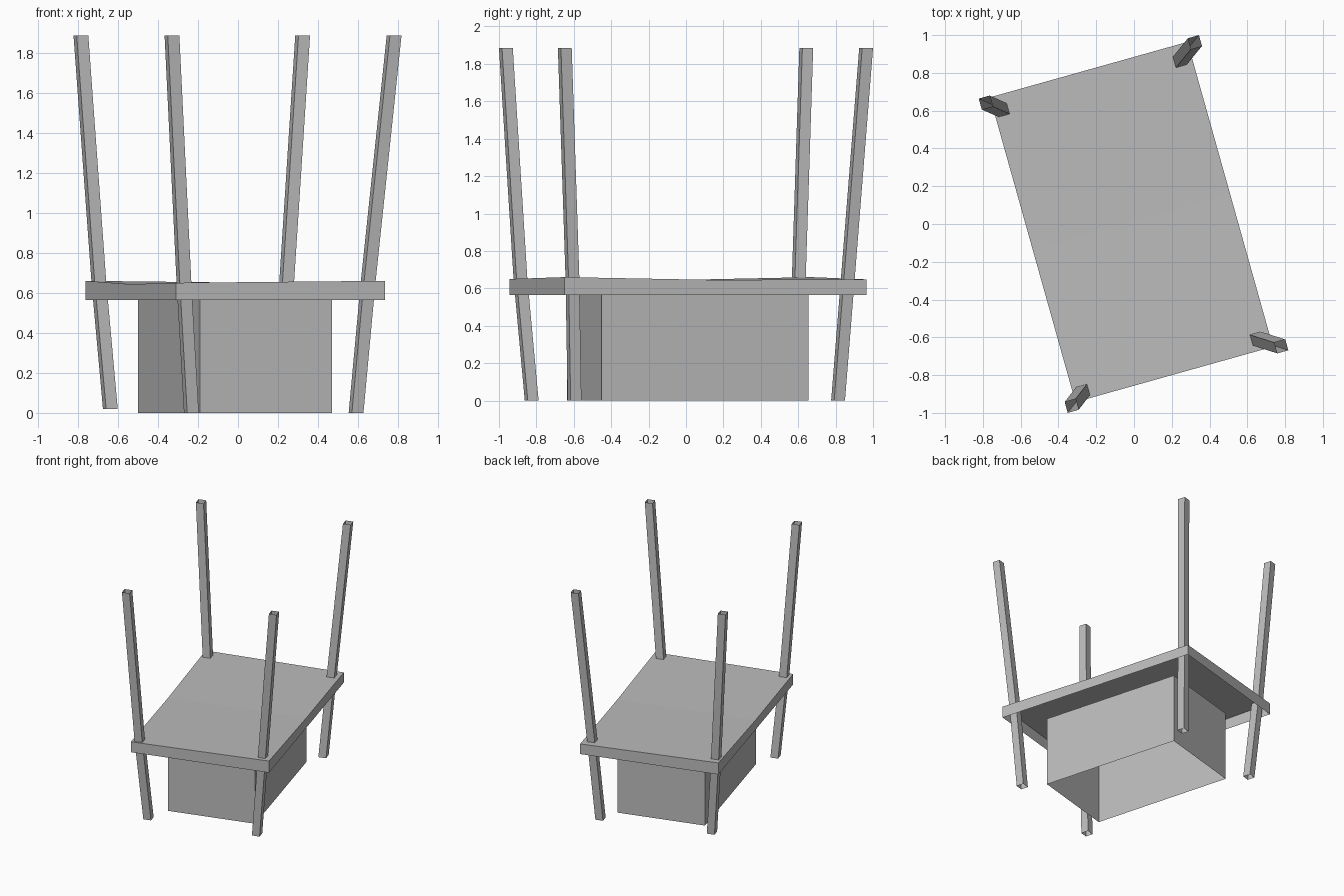
import bpy
import bmesh
from mathutils import Vector

old = bpy.data.objects.get("Cube")
if old:
    bpy.data.objects.remove(old, do_unlink=True)

GREY = (0.5, 0.5, 0.5, 1.0)
grey = bpy.data.materials.new("plain grey")
grey.use_nodes = True
grey.diffuse_color = GREY
grey.node_tree.nodes["Principled BSDF"].inputs["Base Color"].default_value = GREY


def loft(name, rings, cap_top=False):
    """Join rings of points, listed from bottom to top, with side walls."""
    bm = bmesh.new()
    loops = [[bm.verts.new(p) for p in ring] for ring in rings]
    for low, high in zip(loops, loops[1:]):
        for i in range(len(low)):
            j = (i + 1) % len(low)
            bm.faces.new((low[i], low[j], high[j], high[i]))
    if cap_top:
        top = loops[-1]
        if len(top) == 6:  # long sides have a middle point
            bm.faces.new((top[0], top[1], top[2], top[5]))
            bm.faces.new((top[5], top[2], top[3], top[4]))
        else:
            bm.faces.new(top)
    mesh = bpy.data.meshes.new(name)
    bm.to_mesh(mesh)
    bm.free()
    mesh.materials.append(grey)
    obj = bpy.data.objects.new(name, mesh)
    bpy.context.collection.objects.link(obj)
    return obj


# The whole plan is turned: u runs along the short side, v along the long side
u = Vector((1.045, 0.293, 0)).normalized()
v = Vector((-u.y, u.x, 0))


def rectangle(corner, width, length):
    c = Vector((corner[0], corner[1], 0))
    return [c, c + u * width, c + u * width + v * length, c + v * length]


def at_height(points, z):
    return [Vector((p.x, p.y, z)) for p in points]


# Thin deck, open underneath, its long sides sagging a little
a, b, c, d = rectangle((-0.31, -0.943), 1.086, 1.676)
outline = [a, b, (b + c) / 2, c, d, (d + a) / 2]
heights = (0.65, 0.66, 0.645, 0.648, 0.66, 0.643)
top_ring = [Vector((p.x, p.y, z)) for p, z in zip(outline, heights)]
loft("deck", [at_height(outline, 0.565), top_ring], cap_top=True)

# Box room below the deck, open at the ground
room = rectangle((-0.19, -0.636), 0.686, 1.148)
loft("lower_room", [at_height(room, 0), at_height(room, 0.565)], cap_top=True)

# Hollow square posts leaning outwards: centres at foot, deck and top
posts = {
    "front_right_post": ((-0.233, -0.825, 0), (-0.27, -0.885, 0.65), (-0.33, -0.963, 1.885)),
    "front_left_post": ((0.59, -0.596, 0), (0.65, -0.607, 0.65), (0.78, -0.648, 1.885)),
    "back_left_post": ((0.205, 0.813, 0), (0.243, 0.865, 0.65), (0.323, 0.963, 1.885)),
    "back_right_post": ((-0.638, 0.575, 0.02), (-0.695, 0.603, 0.65), (-0.785, 0.643, 1.885)),
}
HALF = 0.03
for name, path in posts.items():
    rings = []
    for centre in path:
        m = Vector(centre)
        rings.append([m + (u * s + v * t) * HALF
                      for s, t in ((-1, -1), (1, -1), (1, 1), (-1, 1))])
    loft(name, rings)
